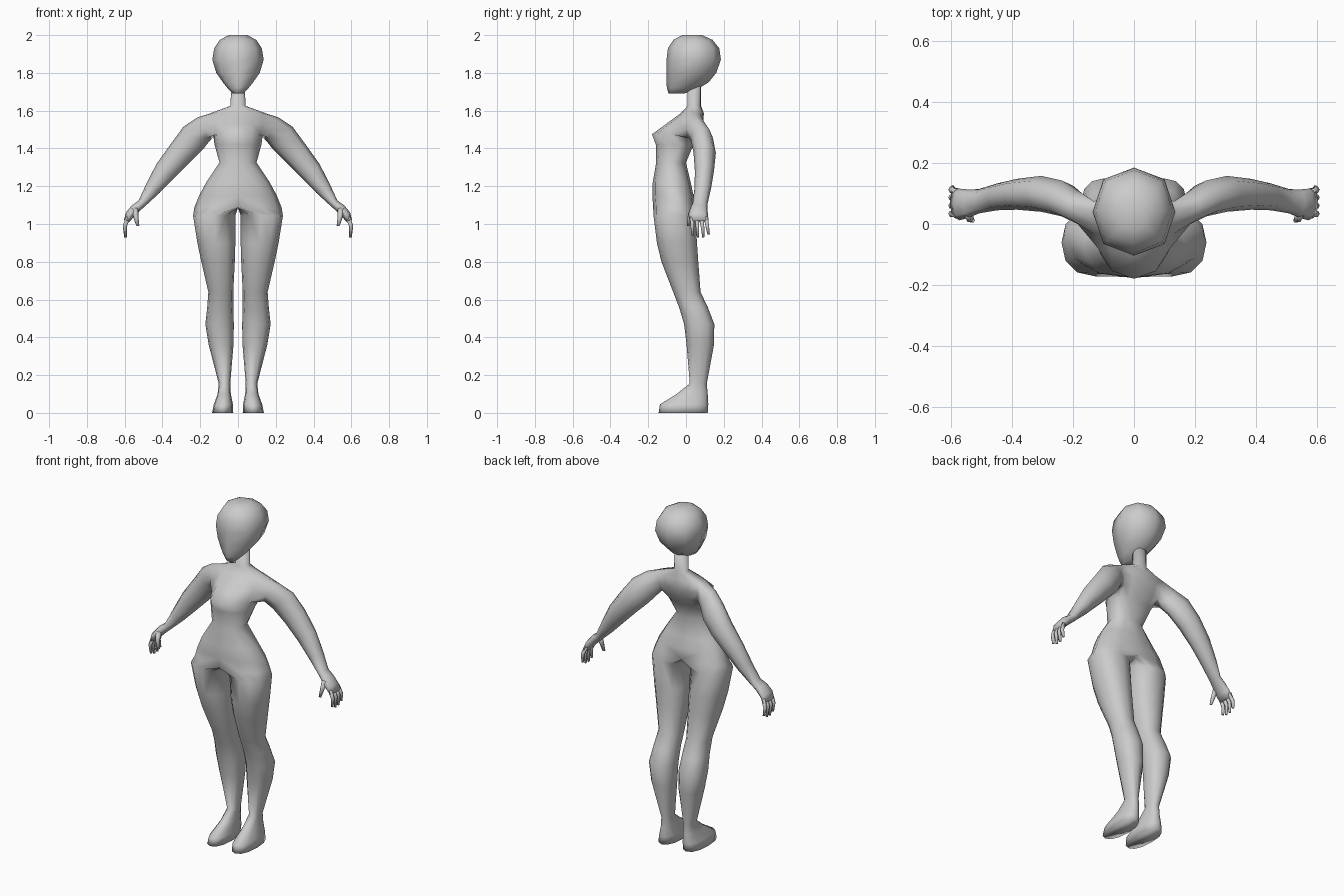
import bpy, bmesh
from math import sin, cos, pi
from mathutils import Vector

if "Cube" in bpy.data.objects:
    bpy.data.objects.remove(bpy.data.objects["Cube"])


def pw(v, p):
    return (abs(v) ** p) * (1 if v >= 0 else -1)


def section(z, x0, w, yf, ys, yb, steps, count, p=0.88):
    """Points of a horizontal section, from the front round the +x side."""
    pts = []
    for i in range(count):
        a = 2 * pi * i / steps
        s, c = sin(a), cos(a)
        s, c = (0 if abs(s) < 1e-6 else pw(s, p)), (0 if abs(c) < 1e-6 else pw(c, p))
        y = ys + (yf - ys) * c if c > 0 else ys - (yb - ys) * c
        pts.append((x0 + w * s, y, z))
    return pts


def tilted(x, z, ru, y0, y1, tilt, steps=8):
    """Section of a limb whose outward normal is (cos tilt, sin tilt) in xz."""
    pts = []
    for i in range(steps):
        a = 2 * pi * i / steps
        u = ru * cos(a)
        pts.append((x + u * cos(tilt), (y0 + y1) / 2 + (y1 - y0) / 2 * sin(a), z + u * sin(tilt)))
    return pts


def verts(bm, pts):
    return [bm.verts.new(p) for p in pts]


def bridge(bm, a, b, closed=True, skip=()):
    n = len(a)
    for i in range(n if closed else n - 1):
        if i not in skip:
            j = (i + 1) % n
            bm.faces.new((a[i], a[j], b[j], b[i]))


def loft(bm, first, sections):
    ring = first
    for pts in sections:
        nxt = verts(bm, pts)
        bridge(bm, ring, nxt)
        ring = nxt
    bm.faces.new(ring)
    return ring


def finish(bm, name, mirror=False):
    if mirror:
        dup = bmesh.ops.duplicate(bm, geom=bm.verts[:] + bm.edges[:] + bm.faces[:])
        for v in dup["geom"]:
            if isinstance(v, bmesh.types.BMVert):
                v.co.x *= -1
        bmesh.ops.remove_doubles(bm, verts=bm.verts[:], dist=0.0003)
    bmesh.ops.recalc_face_normals(bm, faces=bm.faces[:])
    for f in bm.faces:
        f.smooth = True
    me = bpy.data.meshes.new(name)
    bm.to_mesh(me)
    bm.free()
    ob = bpy.data.objects.new(name, me)
    bpy.context.collection.objects.link(ob)
    return ob


# Body: half torso (z, half width, front y, side y, back y), then mirrored
bm = bmesh.new()
torso = [
    (1.73, .036, .008, .045, .08),
    (1.625, .04, .008, .045, .08),
    (1.585, .15, -.03, .05, .095),
    (1.53, .145, -.105, .05, .09),
    (1.475, .132, -.18, .035, .075),
    (1.42, .124, -.16, -.03, .04),
    (1.325, .098, -.158, -.075, .0),
    (1.22, .168, -.176, -.07, .025),
    (1.15, .206, -.178, -.05, .04),
    (1.09, .23, -.174, -.04, .045),
]
rows = [verts(bm, section(z, 0, w, f, s, b, 12, 7)) for z, w, f, s, b in torso]
for k in range(len(rows) - 1):
    bridge(bm, rows[k], rows[k + 1], False, (2, 3) if k in (2, 3) else ())
bm.faces.new(rows[0])

# Legs and feet (z, inner x, outer x, front y, back y), grown from the hip loop
crotch = verts(bm, [(0, y, 1.085) for y in (.01, -.03, -.07, -.11, -.15)])
legs = [
    (1.045, .014, .238, -.172, .05),
    (.9, .014, .215, -.154, .058),
    (.8, .017, .194, -.13, .065),
    (.64, .025, .157, -.068, .077),
    (.56, .025, .163, -.037, .115),
    (.47, .022, .173, -.01, .15),
    (.36, .024, .155, .003, .148),
    (.155, .041, .102, .02, .11),
    (.10, .038, .108, -.05, .115),
    (.045, .027, .128, -.138, .118),
    (0, .025, .137, -.145, .115),
]
loft(bm, rows[-1] + crotch,
     [section(z, (a + b) / 2, (b - a) / 2, f, (f + k) / 2, k, 12, 12) for z, a, b, f, k in legs])

# Arms and palms (x, z, radius, front y, back y, tilt), grown from the armhole
c, b, a = rows[2], rows[3], rows[4]
armhole = [c[3], c[4], b[4], a[4], a[3], a[2], b[2], c[2]]
arms = [
    (.185, 1.50, .071, .0, .11, 1.1),
    (.237, 1.455, .079, .025, .143, .85),
    (.305, 1.375, .070, .04, .158, .72),
    (.385, 1.28, .060, .047, .148, .7),
    (.45, 1.19, .043, .045, .133, .66),
    (.508, 1.11, .023, .035, .115, .62),
    (.54, 1.085, .026, .022, .113, .6),
    (.572, 1.05, .024, .012, .116, .5),
    (.590, 1.015, .015, .02, .12, .4),
]
loft(bm, armhole, [tilted(*r) for r in arms])
finish(bm, "body", True)

# Fingers and thumbs: tapered tubes through a few points
bm = bmesh.new()


def finger(points, radii):
    pts = [Vector(p) for p in points]
    rings = []
    for i, (p, r) in enumerate(zip(pts, radii)):
        d = (pts[min(i + 1, len(pts) - 1)] - pts[max(i - 1, 0)]).normalized()
        u = d.cross(Vector((0, 1, 0))).normalized()
        v = d.cross(u)
        rings.append([p + r * (u * cos(t * pi / 3) + v * sin(t * pi / 3)) for t in range(6)])
    first = verts(bm, rings[0])
    bm.faces.new(first)
    loft(bm, first, rings[1:])


for y, tip_y, tip_z in ((.032, .035, .94), (.057, .064, .928), (.082, .092, .93), (.105, .12, .945)):
    finger([(.582, y, 1.035), (.599, (y + tip_y) / 2, .99), (.595, tip_y, tip_z)], (.012, .011, .007))
finger([(.545, .035, 1.08), (.54, .018, 1.035), (.53, .012, .99)], (.017, .013, .008))
finish(bm, "fingers", True)

# Head: eight-sided, with a flat face and a narrow chin
bm = bmesh.new()
head = [
    (1.69, .027, -.092, -.055, -.01),
    (1.72, .056, -.101, -.02, .07),
    (1.75, .08, -.104, .0, .12),
    (1.80, .115, -.104, .03, .16),
    (1.87, .136, -.103, .04, .185),
    (1.93, .126, -.096, .045, .176),
    (1.975, .097, -.067, .045, .14),
    (2.0, .048, -.02, .045, .085),
]
rings = [section(z, 0, w, f, s, k, 8, 8) for z, w, f, s, k in head]
first = verts(bm, rings[0])
bm.faces.new(first)
loft(bm, first, rings[1:])
finish(bm, "head")
